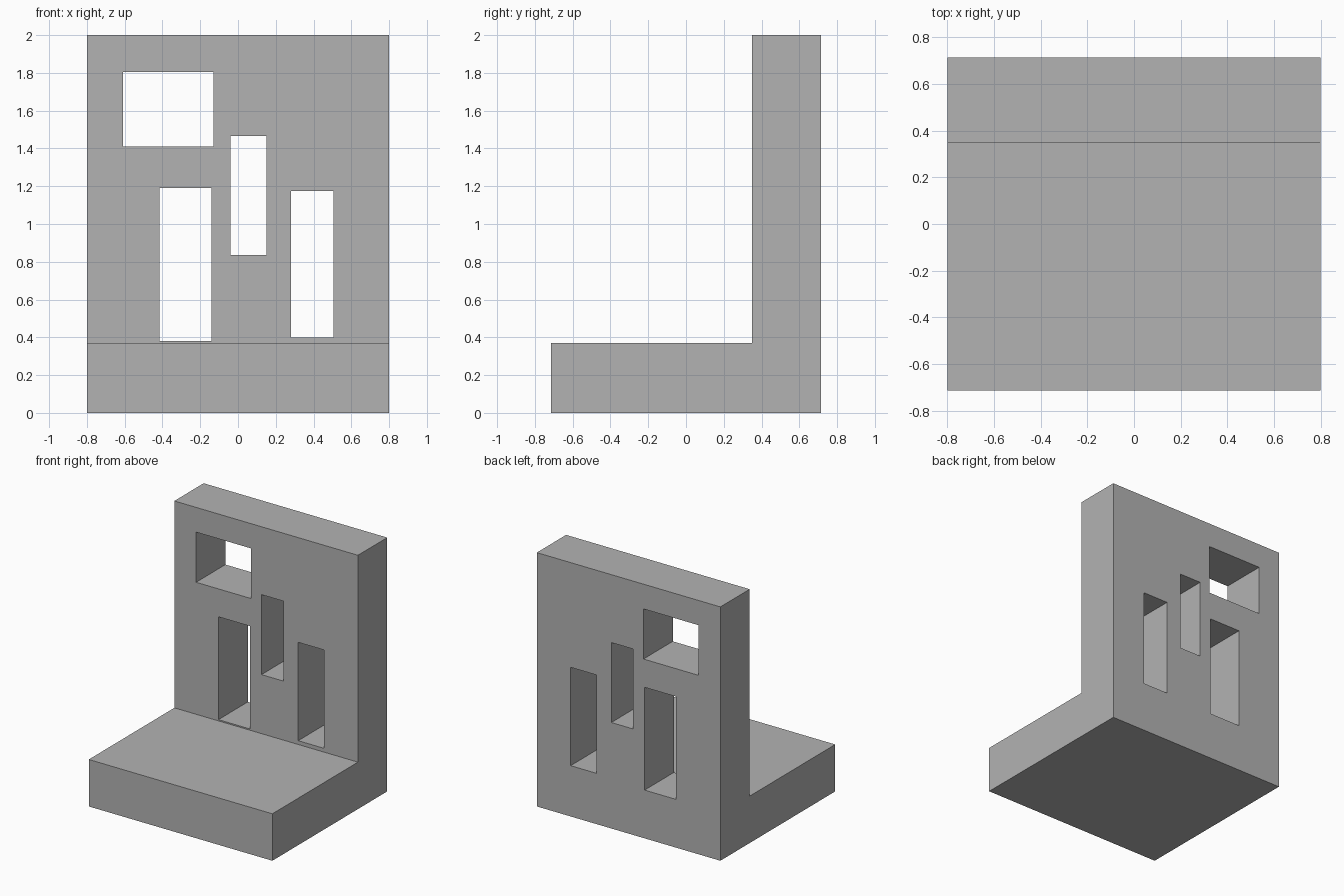
import bpy
import bmesh

default = bpy.data.objects.get("Cube")
if default:
    bpy.data.objects.remove(default, do_unlink=True)

WIDTH, DEPTH, HEIGHT = 1.6, 1.43, 2.0
BASE_TOP, WALL_FRONT = 0.37, 0.35

# One plain grey for the whole body
GREY = (0.45, 0.45, 0.45, 1)
grey = bpy.data.materials.new("plain grey")
grey.use_nodes = True
grey.diffuse_color = GREY
grey.node_tree.nodes["Principled BSDF"].inputs["Base Color"].default_value = GREY


def extrude_profile(name, points, depth):
    """Make a solid by extruding a flat polygon along a vector."""
    bm = bmesh.new()
    face = bm.faces.new([bm.verts.new(p) for p in points])
    ext = bmesh.ops.extrude_face_region(bm, geom=[face])
    moved = [v for v in ext["geom"] if isinstance(v, bmesh.types.BMVert)]
    bmesh.ops.translate(bm, verts=moved, vec=depth)
    bmesh.ops.recalc_face_normals(bm, faces=bm.faces)
    mesh = bpy.data.meshes.new(name)
    bm.to_mesh(mesh)
    bm.free()
    mesh.materials.append(grey)
    obj = bpy.data.objects.new(name, mesh)
    bpy.context.collection.objects.link(obj)
    return obj


# L-shaped body: thick base slab with an upright wall at the back
side = [(-DEPTH / 2, 0), (DEPTH / 2, 0), (DEPTH / 2, HEIGHT),
        (WALL_FRONT, HEIGHT), (WALL_FRONT, BASE_TOP), (-DEPTH / 2, BASE_TOP)]
body = extrude_profile("base_and_wall", [(-WIDTH / 2, y, z) for y, z in side], (WIDTH, 0, 0))

# Rectangular openings through the wall: left x, right x, bottom z, top z
openings = {
    "wide_upper_opening": (-0.61, -0.13, 1.41, 1.805),
    "narrow_middle_opening": (-0.04, 0.15, 0.835, 1.465),
    "tall_lower_opening": (-0.415, -0.14, 0.38, 1.19),
    "tall_side_opening": (0.28, 0.505, 0.40, 1.175),
}
for name, (x0, x1, z0, z1) in openings.items():
    corners = [(x0, z0), (x1, z0), (x1, z1), (x0, z1)]
    cutter = extrude_profile(name, [(x, WALL_FRONT - 0.1, z) for x, z in corners], (0, 0.6, 0))
    cutter.hide_render = True
    cut = body.modifiers.new(name, "BOOLEAN")
    cut.operation = "DIFFERENCE"
    cut.solver = "EXACT"
    cut.object = cutter
    bpy.context.view_layer.objects.active = body
    bpy.ops.object.modifier_apply(modifier=cut.name)
    bpy.data.objects.remove(cutter, do_unlink=True)
